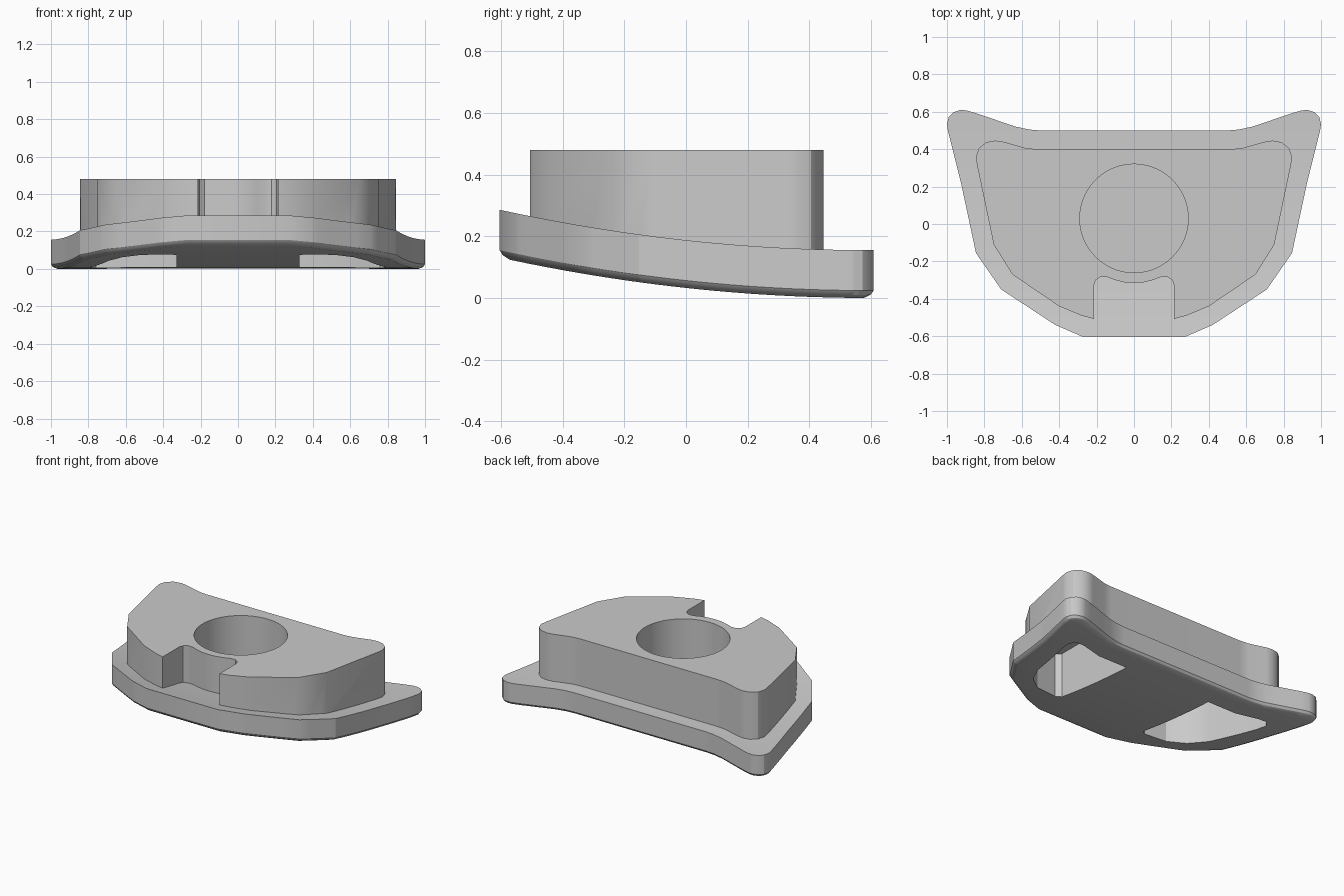
import bpy, bmesh, math

cube = bpy.data.objects.get("Cube")
if cube:
    bpy.data.objects.remove(cube, do_unlink=True)

grey = bpy.data.materials.new("light grey")
grey.use_nodes = True
COLOUR = (0.59, 0.59, 0.59, 1)
grey.diffuse_color = COLOUR
grey.node_tree.nodes["Principled BSDF"].inputs["Base Color"].default_value = COLOUR


def sweep(y):
    """Height of the curved underside at depth y."""
    return 0.13 * ((0.6 - y) / 1.2) ** 2


def mirrored(half):
    """Close a half outline across x = 0."""
    return half + [(-x, y) for x, y in reversed(half) if x > 0]


def make_object(name, bm):
    bmesh.ops.recalc_face_normals(bm, faces=bm.faces[:])
    mesh = bpy.data.meshes.new(name)
    bm.to_mesh(mesh)
    bm.free()
    mesh.materials.append(grey)
    obj = bpy.data.objects.new(name, mesh)
    bpy.context.collection.objects.link(obj)
    return obj


def extrude_outline(outline, z0, z1):
    """Solid bmesh prism between two heights."""
    bm = bmesh.new()
    bottom = bm.faces.new([bm.verts.new((x, y, z0)) for x, y in outline])
    top = bmesh.ops.extrude_face_region(bm, geom=[bottom], use_keep_orig=True)
    for v in top["geom"]:
        if isinstance(v, bmesh.types.BMVert):
            v.co.z = z1
    bmesh.ops.recalc_face_normals(bm, faces=bm.faces[:])
    return bm


def boolean(target, tool, operation):
    mod = target.modifiers.new(operation, "BOOLEAN")
    mod.operation = operation
    mod.solver = "EXACT"
    mod.object = tool
    bpy.context.view_layer.objects.active = target
    bpy.ops.object.modifier_apply(modifier=mod.name)
    bpy.data.objects.remove(tool, do_unlink=True)


# Curved base plate with a rounded lower edge
base_half = [(0, .5), (.5, .5), (.56, .505), (.63, .52), (.72, .55), (.85, .594),
             (.9, .608), (.93, .609), (.965, .598), (.99, .573), (1, .535),
             (.995, .5), (.925, .22), (.845, -.155), (.71, -.35), (.42, -.54),
             (.27, -.605), (0, -.605)]
bm = extrude_outline(mirrored(base_half), .024, .155)
bottom = min(bm.faces, key=lambda f: f.calc_center_median().z)
for width, drop in ((.01, .014), (.022, .01)):
    bmesh.ops.inset_region(bm, faces=[bottom], thickness=width, depth=0,
                           use_even_offset=True)
    for v in bottom.verts:
        v.co.z -= drop
for i in range(1, 24):
    bmesh.ops.bisect_plane(bm, geom=bm.verts[:] + bm.edges[:] + bm.faces[:],
                           plane_co=(0, -.6 + i * .05, 0), plane_no=(0, 1, 0))
for v in bm.verts:
    v.co.z += sweep(v.co.y)
body = make_object("pad_body", bm)

# Raised block with a front notch
block_half = [(0, .4), (.52, .4), (.58, .406), (.7, .44), (.74, .446), (.79, .437),
              (.83, .405), (.845, .36), (.84, .32), (.75, -.11), (.65, -.27),
              (.4, -.44), (.28, -.49), (.215, -.507), (.215, -.33), (.205, -.3),
              (.18, -.283), (.145, -.283), (.1, -.3), (.05, -.312), (0, -.315)]
block = make_object("block", extrude_outline(mirrored(block_half), .13, .48))
boolean(body, block, "UNION")

# Round blind hole
circle = [(.29 * math.cos(a), .03 + .29 * math.sin(a))
          for a in (i * math.tau / 72 for i in range(72))]
boolean(body, make_object("hole_cutter", extrude_outline(circle, .165, .6)), "DIFFERENCE")

# Pair of deep straight-walled pockets in the underside
pocket = [(.33, .32), (.55, .32), (.7, .36), (.76, .365), (.795, .32), (.78, .24),
          (.69, -.1), (.62, -.23), (.52, -.31), (.36, -.33), (.33, -.3)]
for s in (1, -1):
    outline = [(s * x, y) for x, y in pocket]
    cutter = make_object("pocket_cutter", extrude_outline(outline, -.1, .38))
    boolean(body, cutter, "DIFFERENCE")

bpy.ops.object.select_all(action="DESELECT")
body.select_set(True)
bpy.context.view_layer.objects.active = body
bpy.ops.object.shade_smooth_by_angle(angle=math.radians(30))
weighted = body.modifiers.new("weighted normals", "WEIGHTED_NORMAL")
weighted.keep_sharp = True
